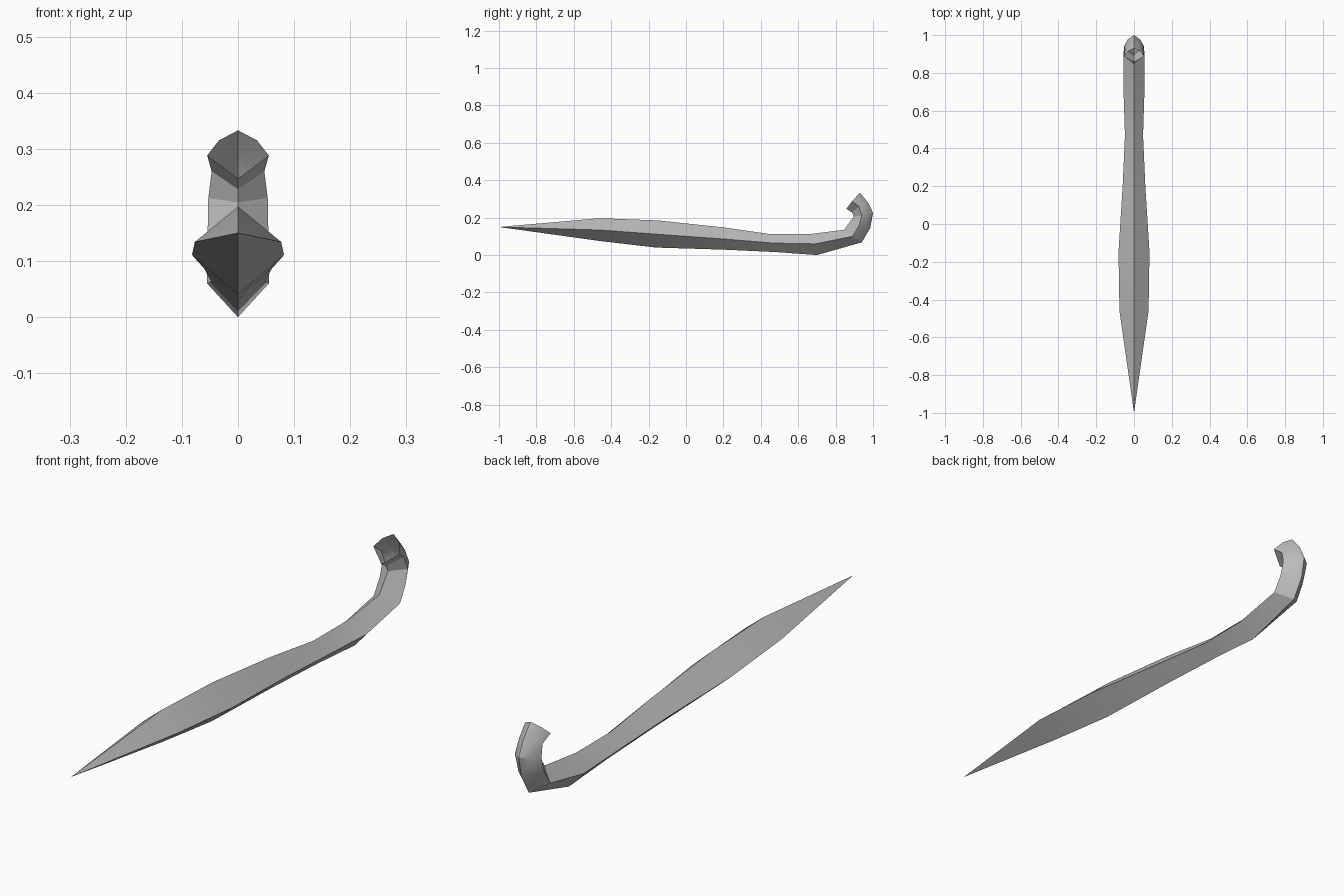
import bpy, bmesh

# Stations along the blade and hook:
# (ridge y, ridge z, half width, side y, side z, keel y, keel z, shoulder bulge)
# The shoulder sits between one centre edge and the side; ridge is the inner curve of the hook.
STATIONS = [
    (-0.46, 0.197, 0.077, -0.46, 0.134, -0.46, 0.075, 0.0),
    (-0.15, 0.185, 0.082, -0.15, 0.111, -0.16, 0.040, 0.0),
    (0.20, 0.148, 0.060, 0.20, 0.086, 0.20, 0.029, 0.0),
    (0.45, 0.112, 0.048, 0.47, 0.064, 0.48, 0.016, 0.0),
    (0.66, 0.112, 0.055, 0.69, 0.060, 0.70, 0.000, 0.0),
    (0.845, 0.135, 0.055, 0.89, 0.100, 0.94, 0.068, 0.0),
    (0.872, 0.172, 0.054, 0.925, 0.158, 0.985, 0.145, 0.006),
    (0.897, 0.205, 0.053, 0.940, 0.212, 1.00, 0.225, 0.010),
    (0.888, 0.228, 0.047, 0.925, 0.260, 0.975, 0.278, 0.010),
    (0.857, 0.247, 0.055, 0.888, 0.288, 0.93, 0.333, 0.010),
]

bm = bmesh.new()
tip = bm.verts.new((0, -1.0, 0.15))
rings = []
for ry, rz, w, sy, sz, ky, kz, bulge in STATIONS:
    # Shoulder point lies 60% of the way from side to outer edge, pushed outward
    my, mz = sy + (ky - sy) * 0.6, sz + (kz - sz) * 0.6
    mx = w * 0.4 + bulge * 1.2
    points = [(0, ry, rz), (w, sy, sz), (mx, my, mz), (0, ky, kz),
              (-mx, my, mz), (-w, sy, sz)]
    rings.append([bm.verts.new(p) for p in points])

# Pointed front end
for i in range(6):
    bm.faces.new((tip, rings[0][i], rings[0][(i + 1) % 6]))
# Body and hook skin, open at the hook end
for a, b in zip(rings, rings[1:]):
    for i in range(6):
        j = (i + 1) % 6
        bm.faces.new((a[i], b[i], b[j], a[j]))
bmesh.ops.recalc_face_normals(bm, faces=bm.faces)

mesh = bpy.data.meshes.new("hooked_blade")
bm.to_mesh(mesh)
bm.free()
blade = bpy.data.objects.new("hooked_blade", mesh)
bpy.context.collection.objects.link(blade)

grey = bpy.data.materials.new("plain_grey")
grey.diffuse_color = (0.5, 0.5, 0.5, 1)
mesh.materials.append(grey)

# Soft shading with crisp ridges
bpy.context.view_layer.objects.active = blade
blade.select_set(True)
bpy.ops.object.shade_smooth_by_angle(angle=0.52)
